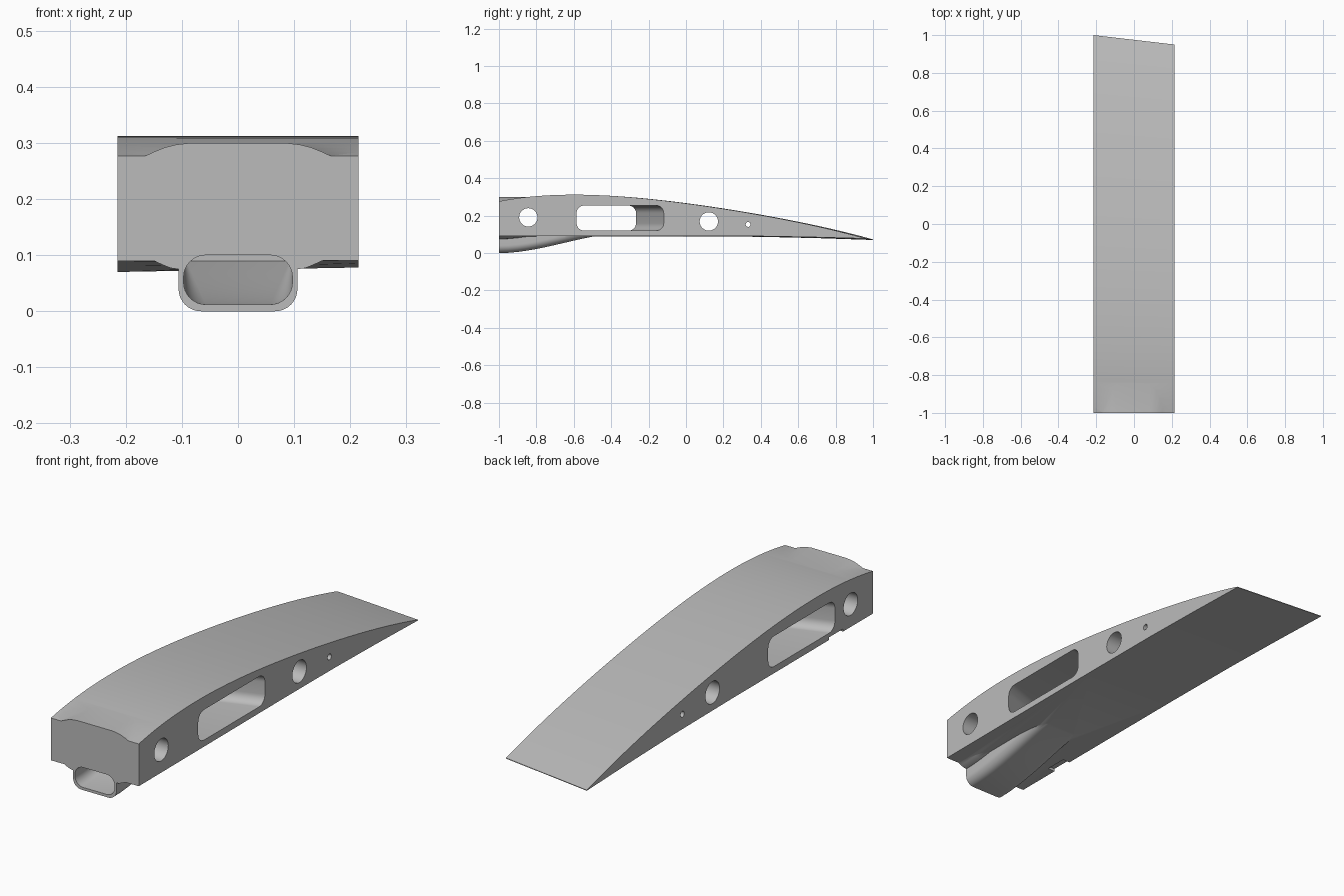
import bpy, bmesh, math

cube = bpy.data.objects.get("Cube")
if cube:
    bpy.data.objects.remove(cube, do_unlink=True)

grey = bpy.data.materials.new("plain grey")
grey.use_nodes = True
COLOUR = (0.5, 0.5, 0.5, 1)
grey.diffuse_color = COLOUR
grey.node_tree.nodes["Principled BSDF"].inputs["Base Color"].default_value = COLOUR

HALF = 0.215


def curve_through(points, t):
    """Smooth polynomial through a few points."""
    total = 0
    for i, (a, v) in enumerate(points):
        for j, (b, _) in enumerate(points):
            if i != j:
                v *= (t - b) / (a - b)
        total += v
    return total


def loft(name, sections):
    """Closed solid through matching rings of points."""
    bm = bmesh.new()
    rings = [[bm.verts.new(p) for p in s] for s in sections]
    n = len(rings[0])
    for a, b in zip(rings, rings[1:]):
        for i in range(n):
            j = (i + 1) % n
            bm.faces.new((a[i], a[j], b[j], b[i]))
    bm.faces.new(rings[0])
    bm.faces.new(rings[-1])
    bmesh.ops.recalc_face_normals(bm, faces=bm.faces)
    mesh = bpy.data.meshes.new(name)
    bm.to_mesh(mesh)
    bm.free()
    obj = bpy.data.objects.new(name, mesh)
    bpy.context.collection.objects.link(obj)
    mesh.materials.append(grey)
    return obj


def rounded(cx, cz, w, h, r, steps=8):
    """Rounded rectangle from half sizes and corner radius."""
    pts = []
    for k, (sx, sz) in enumerate(((1, 1), (-1, 1), (-1, -1), (1, -1))):
        for i in range(steps + 1):
            a = math.pi / 2 * (k + i / steps)
            pts.append((cx + sx * (w - r) + r * math.cos(a),
                        cz + sz * (h - r) + r * math.sin(a)))
    return pts


def box(name, x0, x1, y0, y1, z0, z1):
    ring = ((x0, y0), (x1, y0), (x1, y1), (x0, y1))
    return loft(name, [[(x, y, z) for x, y in ring] for z in (z0, z1)])


def combine(target, tool, operation):
    bpy.context.view_layer.objects.active = target
    mod = target.modifiers.new(operation, "BOOLEAN")
    mod.operation, mod.object, mod.solver = operation, tool, "EXACT"
    bpy.ops.object.modifier_apply(modifier=mod.name)
    bpy.data.objects.remove(tool, do_unlink=True)


# Tapering body with a slightly skewed trailing edge
TOP = ((-1, .277), (-.6, .312), (0, .267), (.5, .187), (1, .073))


def side_section(x, chord, lift):
    ys = [-1.05 + 2.05 * i / 48 for i in range(49)]
    outline = [(y, curve_through(TOP, y)) for y in ys]
    outline += [(1, .07), (.7, .08), (.4, .087), (0, .09), (-1.05, .09)]
    return [(x, -1 + (y + 1) * chord, z + lift * ((y + 1) / 2) ** 2)
            for y, z in outline]


body = loft("wing_body", [side_section(-HALF, 1, 0), side_section(HALF, .975, .008)])

# Raised pad on the top of the front end
half_pad = [(.18, .25), (.165, .277), (.15, .284), (.13, .292), (.11, .297), (.085, .3)]
pad = half_pad + [(-x, z) for x, z in reversed(half_pad)]
combine(body, loft("front_pad", [[(x, y, z) for x, z in pad] for y in (-1.05, -.7)]), "UNION")

# Scoop below the front, rising until it merges with the underside
RISE = ((-1, 0), (-.8, .022), (-.65, .055), (-.5, .088))
half_scoop = [(.18, .13), (.165, .092), (.15, .09), (.135, .083), (.12, .077), (.106, .075)]
half_scoop += [(.066 + .04 * math.cos(a), .04 - .04 * math.sin(a))
               for a in (math.pi / 2 * i / 8 for i in range(9))]
scoop = half_scoop + [(-x, z) for x, z in reversed(half_scoop)]
stations = [-1.05 + .05 * i for i in range(12)] + [-.47]
combine(body, loft("scoop", [[(x, y, z + curve_through(RISE, y)) for x, z in scoop]
                             for y in stations]), "UNION")
combine(body, box("front_trim", -1, 1, -2, -1, -1, 1), "DIFFERENCE")

# Hollow inside the scoop
hollow = []
for y in stations[:-2]:
    floor = .012 + curve_through(RISE, y)
    h = (.1 - floor) / 2
    hollow.append([(x, y, z) for x, z in rounded(0, floor + h, .097, h, min(.04, h * .9))])
combine(body, loft("scoop_hollow", hollow), "DIFFERENCE")

# Slanted slot through the sides
slot = [[(x, y, z) for y, z in rounded(-.426 + .345 * x, .187, .233, .067, .04)]
        for x in (-.3, .3)]
combine(body, loft("side_slot", slot), "DIFFERENCE")

# Round holes through the sides
for y, z, r in ((-.843, .191, .049), (.122, .169, .049), (.332, .153, .013)):
    ring = [(y + r * math.cos(a), z + r * math.sin(a))
            for a in (math.tau * i / 40 for i in range(40))]
    combine(body, loft("side_hole", [[(x, p, q) for p, q in ring] for x in (-.3, .3)]),
            "DIFFERENCE")

# Small notch in the lower edge of one side
combine(body, box("edge_notch", -.3, -.18, -.79, -.69, .05, .102), "DIFFERENCE")

bpy.ops.object.select_all(action="DESELECT")
body.select_set(True)
bpy.context.view_layer.objects.active = body
bpy.ops.object.shade_smooth_by_angle(angle=math.radians(30))
